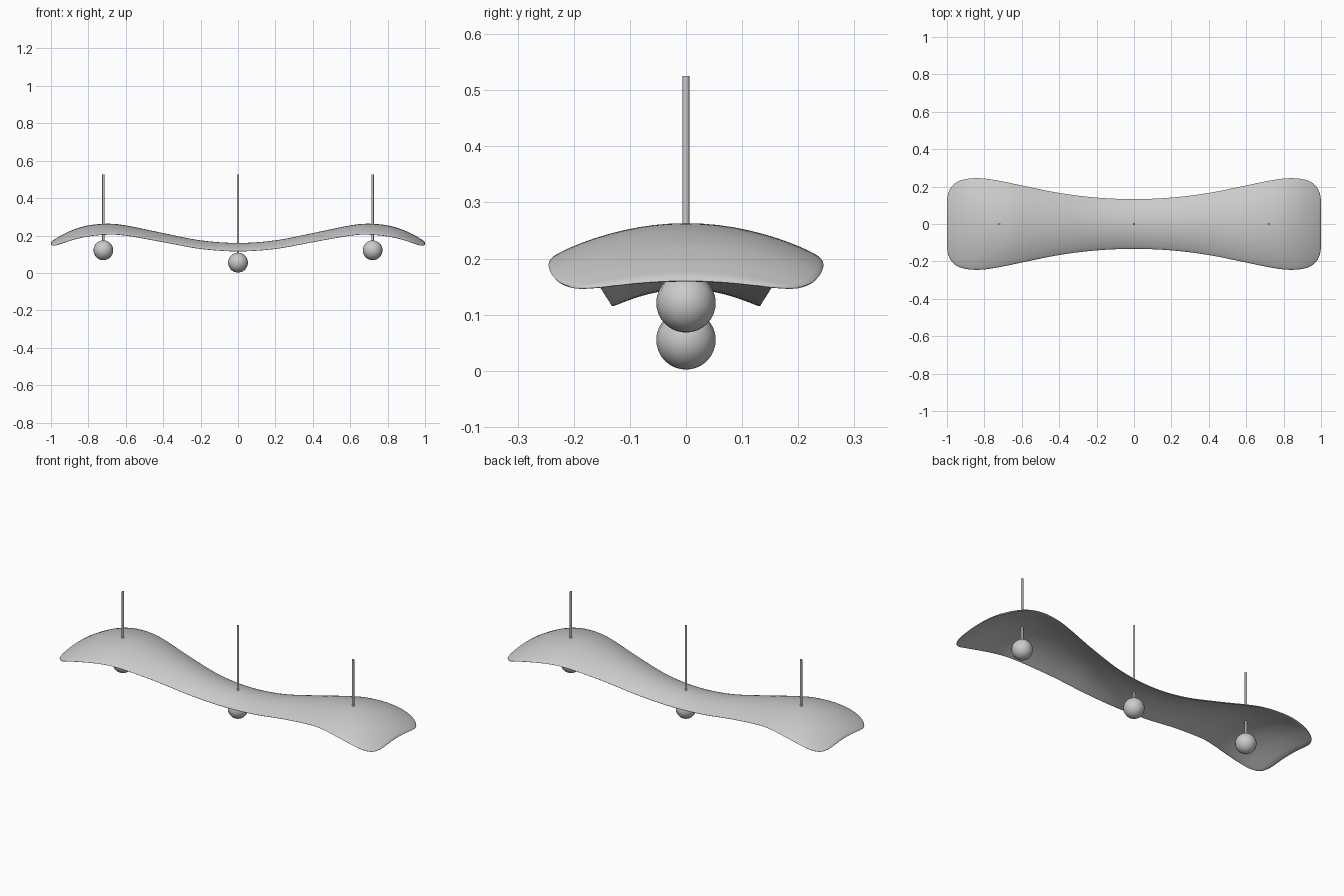
import bpy, bmesh, math

if "Cube" in bpy.data.objects:
    bpy.data.objects.remove(bpy.data.objects["Cube"], do_unlink=True)

grey = bpy.data.materials.new("soft_grey")
grey.use_nodes = True
colour = (0.6, 0.6, 0.6, 1)
grey.diffuse_color = colour
grey.node_tree.nodes["Principled BSDF"].inputs["Base Color"].default_value = colour


def finish(name, bm):
    mesh = bpy.data.meshes.new(name)
    bmesh.ops.recalc_face_normals(bm, faces=bm.faces)
    bm.to_mesh(mesh)
    bm.free()
    mesh.materials.append(grey)
    obj = bpy.data.objects.new(name, mesh)
    bpy.context.collection.objects.link(obj)
    bpy.ops.object.select_all(action="DESELECT")
    obj.select_set(True)
    bpy.context.view_layer.objects.active = obj
    bpy.ops.object.shade_smooth_by_angle(angle=math.radians(50))
    return obj


# Shell stations: x, crest height, half width, droop at the rim, thickness
STATIONS = [
    (0.0, 0.16, 0.133, 0.036, 0.015),
    (0.2, 0.174, 0.141, 0.037, 0.015),
    (0.4, 0.213, 0.166, 0.040, 0.015),
    (0.6, 0.254, 0.206, 0.046, 0.015),
    (0.7, 0.263, 0.227, 0.050, 0.015),
    (0.8, 0.254, 0.243, 0.050, 0.016),
    (0.88, 0.231, 0.243, 0.043, 0.018),
    (0.94, 0.203, 0.228, 0.034, 0.019),
    (0.975, 0.183, 0.2, 0.025, 0.018),
    (0.993, 0.171, 0.165, 0.016, 0.012),
    (1.0, 0.162, 0.125, 0.009, 0.002),
]


def smooth_path(stations, steps=5):
    """Catmull-Rom stations, mirrored across the middle."""
    mirrored = [(-s[0],) + s[1:] for s in stations[:0:-1]] + stations
    pts = [mirrored[0]] + mirrored + [mirrored[-1]]
    out = []
    for a, b, c, d in zip(pts, pts[1:], pts[2:], pts[3:]):
        for k in range(steps):
            t = k / steps
            out.append([q + t * ((r - p) / 2 + t * (p - 2.5 * q + 2 * r - s / 2
                        + t * (1.5 * (q - r) + (s - p) / 2)))
                        for p, q, r, s in zip(a, b, c, d)])
    return out + [list(mirrored[-1])]


# Wavy canopy, lofted from thin arched sections with rounded rims
bm = bmesh.new()
rings = []
SIDES = 48
for x, crest, width, droop, thick in smooth_path(STATIONS):
    ring = []
    for i in range(SIDES):
        a = math.tau * i / SIDES
        v = math.cos(a)
        z = crest - thick / 2 - droop * v * v
        lift = math.copysign(abs(math.sin(a)) ** 0.6, math.sin(a))
        ring.append(bm.verts.new((x, width * v, z + lift * thick / 2)))
    rings.append(ring)
for r, s in zip(rings, rings[1:]):
    for i in range(SIDES):
        j = (i + 1) % SIDES
        bm.faces.new((r[i], r[j], s[j], s[i]))
for ring in (rings[0], rings[-1]):
    bm.faces.new(ring)
finish("canopy", bm)


# Three hanging rods, each with a globe below the canopy
def pendant(side, x, globe_z):
    bm = bmesh.new()
    bmesh.ops.create_uvsphere(bm, u_segments=16, v_segments=16, radius=0.053)
    globe = finish(side + "_globe", bm)
    globe.location = (x, 0, globe_z)
    top = 0.525
    bm = bmesh.new()
    bmesh.ops.create_cone(bm, cap_ends=True, segments=12, radius1=0.006,
                          radius2=0.006, depth=top - globe_z)
    rod = finish(side + "_rod", bm)
    rod.location = (x, 0, (top + globe_z) / 2)


pendant("left", 0.72, 0.121)
pendant("middle", 0, 0.055)
pendant("right", -0.72, 0.121)
